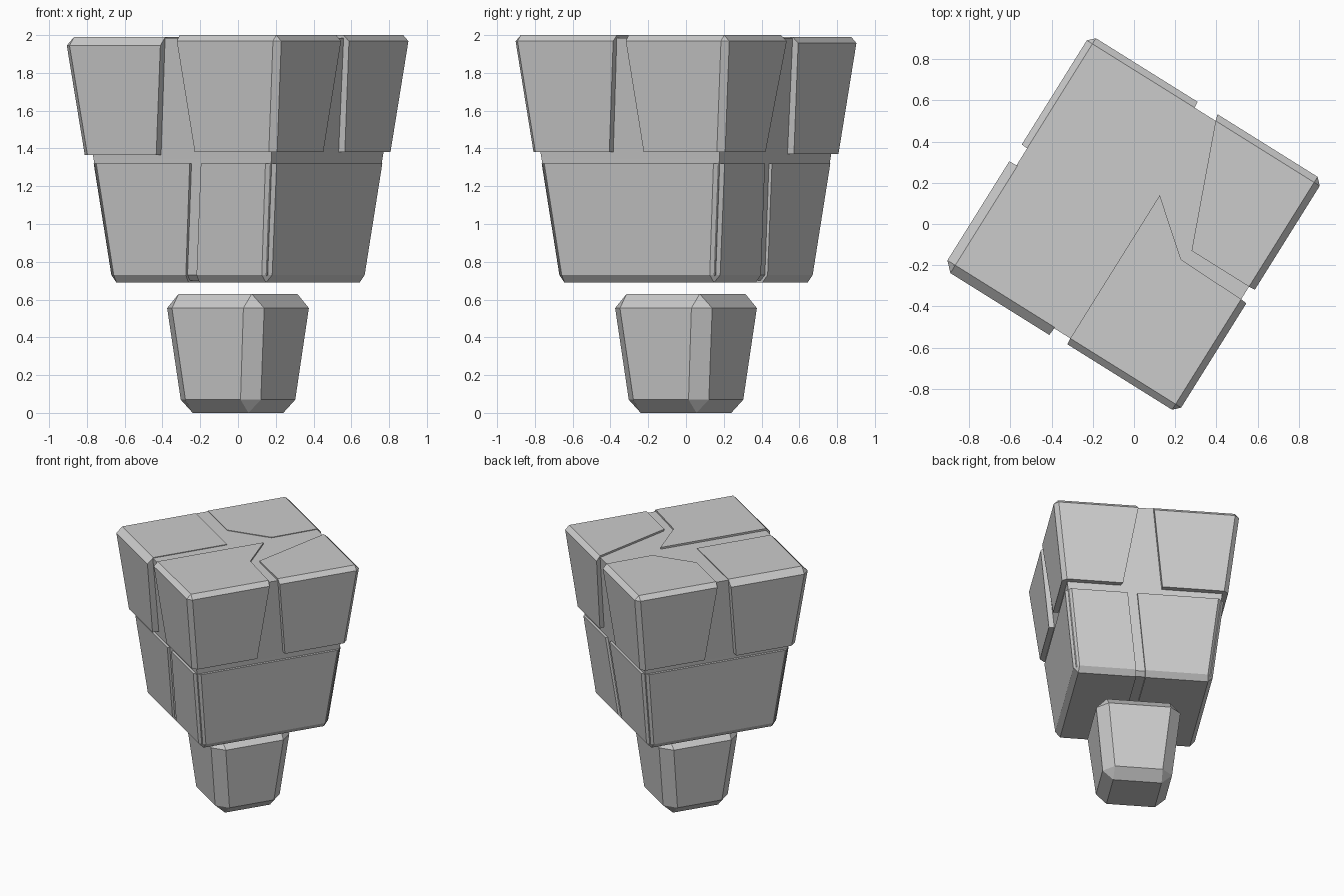
import bpy, bmesh, math
from mathutils import Vector

if "Cube" in bpy.data.objects:
    bpy.data.objects.remove(bpy.data.objects["Cube"])

TURN = math.radians(-32)   # whole model is turned about z


def inset(poly, dists):
    """Move every edge of a CCW outline inwards by its own distance."""
    n = len(poly)
    lines = []
    for i in range(n):
        p, q = Vector(poly[i]), Vector(poly[(i + 1) % n])
        d = (q - p).normalized()
        lines.append((p + Vector((-d.y, d.x)) * dists[i], d))
    out = []
    for i in range(n):
        (p, d), (q, e) = lines[i - 1], lines[i]
        t = (q - p).cross(e) / d.cross(e)
        out.append(p + d * t)
    return out


def block(name, poly, outer, levels):
    """Loft an outline through levels (z, outer inset, inner inset, corner cut).
    Corners between two outer edges are cut off."""
    bm = bmesh.new()
    n = len(poly)
    rings = []
    for z, out_d, in_d, cut in levels:
        pts = inset(poly, [out_d if i in outer else in_d for i in range(n)])
        ring = []
        for i, p in enumerate(pts):
            if i in outer and (i - 1) % n in outer:
                for q in (pts[i - 1], pts[(i + 1) % n]):
                    ring.append(p + (q - p).normalized() * cut)
            else:
                ring.append(p)
        rings.append([bm.verts.new((p.x, p.y, z)) for p in ring])
    m = len(rings[0])
    for a, b in zip(rings, rings[1:]):
        for i in range(m):
            j = (i + 1) % m
            bm.faces.new((a[i], a[j], b[j], b[i]))
    bm.faces.new(rings[0][::-1])
    bm.faces.new(rings[-1])
    bmesh.ops.remove_doubles(bm, verts=bm.verts, dist=1e-5)
    bmesh.ops.recalc_face_normals(bm, faces=bm.faces)
    mesh = bpy.data.meshes.new(name)
    bm.to_mesh(mesh)
    bm.free()
    ob = bpy.data.objects.new(name, mesh)
    ob.rotation_euler.z = TURN
    bpy.context.collection.objects.link(ob)


def square(h):
    return [(h, h), (-h, h), (-h, -h), (h, -h)]


ALL = {0, 1, 2, 3}

# Small floating foot stone
block("foot_stone", square(0.303), ALL, [
    (0, 0.129, 0, 0), (0.07, 0.053, 0, 0.078),
    (0.555, 0, 0, 0.08), (0.63, 0.075, 0, 0)])

# Recessed core seen in the grooves
block("core", square(0.635), ALL, [
    (0.70, 0.18, 0, 0), (0.73, 0.15, 0, 0), (1.345, 0.08, 0, 0), (1.985, 0, 0, 0)])

# Lower pair of blocks, split by a slanted groove
H = 0.571
for name, poly, shift in (
        ("lower_block_left", [(0.055, H), (-H, H), (-H, -H), (0.055, -H)], 0.067),
        ("lower_block_right", [(0.125, -H), (H, -H), (H, H), (0.125, H)], -0.07)):
    block(name, poly, {0, 1, 2}, [
        (0.69, 0.104, shift * 1.07, 0), (0.73, 0.069, shift, 0.04), (1.32, 0, 0, 0.043)])

# Upper four blocks: outer corner first, then the inner outline
H, D = 0.667, 0.675
upper = [
    ("upper_block_back", [(-H, H), (-H, 0.036), (-0.282, 0.036), (-0.045, 0.279),
                          (-0.05, H)], 1.37, 1.99, 0.032),
    ("upper_block_right", [(H, H), (0.058, H), (0.306, 0.038), (H, 0.038)],
     1.38, 2.0, 0.032),
    ("upper_block_front", [(H, -H), (H, -0.035), (0.285, -0.025), (0.032, 0.185),
                           (0.032, -H)], 1.38, 2.0, 0.032),
    ("upper_block_left", [(-D, -D), (-0.06, -D), (-0.06, -0.06), (-D, -0.06)],
     1.365, 1.99, 0.045),
]
for name, poly, low, top, bevel in upper:
    block(name, poly, {0, len(poly) - 1}, [
        (low, 0.069, 0.072, bevel), (top - bevel, 0, 0.003, bevel), (top, bevel, 0, 0)])
